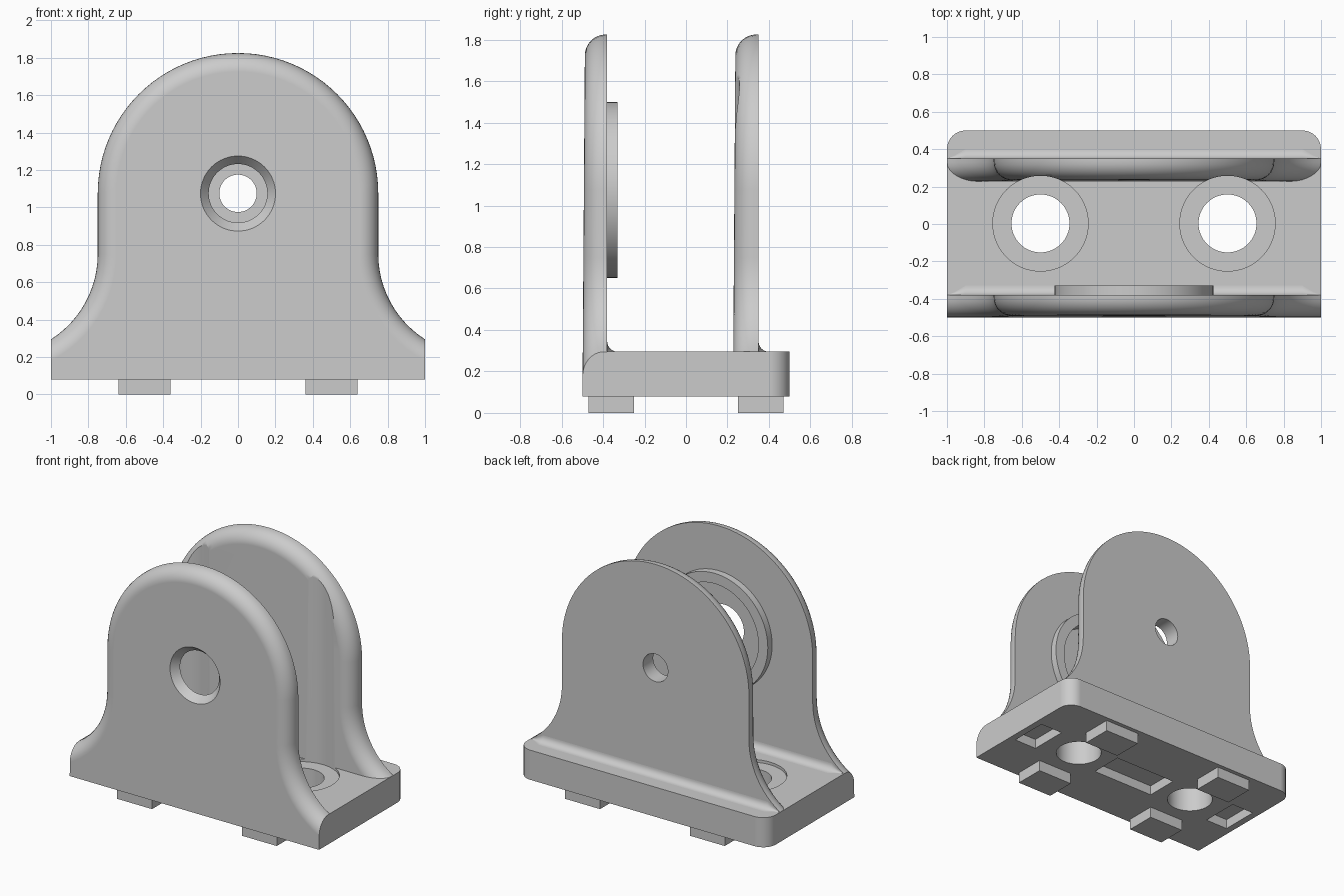
import bpy, bmesh, math

cube = bpy.data.objects.get("Cube")
if cube:
    bpy.data.objects.remove(cube, do_unlink=True)

grey = bpy.data.materials.new("light grey")
grey.use_nodes = True
COLOUR = (0.6, 0.6, 0.6, 1)
grey.diffuse_color = COLOUR
grey.node_tree.nodes["Principled BSDF"].inputs["Base Color"].default_value = COLOUR

BASE_Z, DECK_Z = 0.08, 0.295
ARCH_Z, ARCH_R = 1.075, 0.75
FLARE_Z, FLARE_R = 0.75, 0.54
ROUND = 0.1


def make(name, bm):
    bmesh.ops.recalc_face_normals(bm, faces=bm.faces)
    mesh = bpy.data.meshes.new(name)
    bm.to_mesh(mesh)
    bm.free()
    mesh.materials.append(grey)
    obj = bpy.data.objects.new(name, mesh)
    bpy.context.collection.objects.link(obj)
    return obj


def loft(name, loops):
    """Skin a stack of equal-length closed loops and cap both ends."""
    bm = bmesh.new()
    rings = [[bm.verts.new(p) for p in loop] for loop in loops]
    n = len(rings[0])
    for a, b in zip(rings, rings[1:]):
        for i in range(n):
            j = (i + 1) % n
            bm.faces.new((a[i], a[j], b[j], b[i]))
    bm.faces.new(rings[0])
    bm.faces.new(rings[-1])
    return make(name, bm)


def box(name, x, y, z):
    bm = bmesh.new()
    bmesh.ops.create_cube(bm, size=1)
    for v in bm.verts:
        v.co = [(r[0] + r[1]) / 2 + c * (r[1] - r[0]) for r, c in zip((x, y, z), v.co)]
    return make(name, bm)


def round_bar(name, axis, centre, start, end, r1, r2=None, sides=64):
    """Cylinder or cone along y or z; centre gives the other two coordinates."""
    loops = []
    for pos, r in ((start, r1), (end, r2 or r1)):
        loop = []
        for i in range(sides):
            a = math.tau * i / sides
            u, v = centre[0] + r * math.cos(a), centre[1] + r * math.sin(a)
            loop.append((u, pos, v) if axis == "y" else (u, v, pos))
        loops.append(loop)
    return loft(name, loops)


def cut(obj, cutters):
    """Bake boolean cuts into the mesh and discard the cutters."""
    for c in cutters:
        mod = obj.modifiers.new("cut", "BOOLEAN")
        mod.operation, mod.solver, mod.object = "DIFFERENCE", "EXACT", c
    deps = bpy.context.evaluated_depsgraph_get()
    mesh = bpy.data.meshes.new_from_object(obj.evaluated_get(deps))
    obj.modifiers.clear()
    obj.data = mesh
    for c in cutters:
        bpy.data.objects.remove(c, do_unlink=True)


def outline(inset, half, bottom):
    """Flared arch silhouette, shrunk by inset."""
    r = FLARE_R + inset
    cx = ARCH_R + FLARE_R
    last = math.acos((cx - half) / r)
    side = [(half, bottom)]
    for i in range(13):
        a = last * (1 - i / 12)
        side.append((cx - r * math.cos(a), FLARE_Z - r * math.sin(a)))
    for i in range(24):
        a = math.pi / 2 * i / 24
        side.append(((ARCH_R - inset) * math.cos(a), ARCH_Z + (ARCH_R - inset) * math.sin(a)))
    top = [(0, ARCH_Z + ARCH_R - inset)]
    return side + top + [(-x, z) for x, z in reversed(side)]


def plate(name, front, back, half, bottom):
    """Upright cheek, slightly drafted, with its front edge rounded over."""
    loops = []
    for i in range(9):
        a = math.pi / 2 * i / 8
        inset, y = ROUND * (1 - math.sin(a)), front + ROUND * (1 - math.cos(a))
        loops.append([(x, y + 0.007 * z, z) for x, z in outline(inset, half, bottom)])
    loops.append([(x, back, z) for x, z in outline(0, half, bottom)])
    return loft(name, loops)


def fillet(name, y):
    """Concave strip joining the back of a cheek to the deck, fading at its ends."""
    loops = []
    for x, r in ((-0.99, 0.003), (-0.96, 0.015), (-0.9, 0.05), (0.9, 0.05), (0.96, 0.015), (0.99, 0.003)):
        section = [(y - 0.01, DECK_Z - 0.01), (y - 0.01, DECK_Z + r)]
        for i in range(9):
            a = math.pi / 2 * i / 8
            section.append((y + r - r * math.cos(a), DECK_Z + r - r * math.sin(a)))
        section.append((y + r, DECK_Z - 0.01))
        loops.append([(x, py, pz) for py, pz in section])
    return loft(name, loops)


# Base with rounded back corners
plan = [(-1, -0.38), (1, -0.38)]
for cx, first in ((0.9, 0), (-0.9, 90)):
    for i in range(9):
        a = math.radians(first + 90 * i / 8)
        plan.append((cx + 0.1 * math.cos(a), 0.4 + 0.1 * math.sin(a)))
base = loft("base", [[(x, y, z) for x, y in plan] for z in (BASE_Z, DECK_Z)])

# Screw holes, shallow seats and underside pockets
cutters = [box("pocket_cutter", (-0.25, 0.25), (-0.12, 0.12), (0, 0.15))]
for s in (-0.5, 0.5):
    cutters.append(round_bar("screw_cutter", "z", (s, 0.003), 0, 0.5, 0.155))
    cutters.append(round_bar("seat_cutter", "z", (s, 0.003), DECK_Z - 0.02, 0.5, 0.255))
    mid = s * 1.72
    cutters.append(box("pocket_cutter", (mid - 0.09, mid + 0.09), (-0.14, 0.14), (0, 0.15)))
cut(base, cutters)

# Front cheek with a conical bore and a socket behind it
hub = (0, ARCH_Z)
front = plate("front_cheek", -0.5, -0.38, 1, BASE_Z)
cut(front, [round_bar("cone_cutter", "y", hub, -0.5, -0.42, 0.207, 0.14),
            round_bar("socket_cutter", "y", hub, -0.44, -0.3, 0.35)])

# Raised collar around the socket
collar = round_bar("collar", "y", hub, -0.385, -0.33, 0.425, sides=96)
cut(collar, [round_bar("bore_cutter", "y", hub, -0.5, -0.2, 0.35)])

# Rear cheek with pin hole and screwdriver clearance
rear = plate("rear_cheek", 0.226, 0.35, 0.999, 0.15)
cutters = [round_bar("pin_cutter", "y", hub, 0, 0.6, 0.1)]
for s in (-0.5, 0.5):
    cutters.append(round_bar("clearance_cutter", "z", (s, 0.003), DECK_Z - 0.02, 1.95, 0.255))
cut(rear, cutters)

parts = [base, front, collar, rear,
         fillet("front_fillet", -0.38), fillet("rear_fillet", 0.35)]

# Locating feet
for sx, xn in ((1, "left"), (-1, "right")):
    for sy, yn in ((1, "rear"), (-1, "front")):
        xs = sorted((0.36 * sx, 0.64 * sx))
        ys = sorted((0.25 * sy, 0.47 * sy))
        parts.append(box(f"{yn}_{xn}_foot", xs, ys, (0, BASE_Z + 0.005)))

# Smooth curved faces and keep corners crisp
bpy.ops.object.select_all(action="DESELECT")
for obj in parts:
    obj.select_set(True)
bpy.context.view_layer.objects.active = base
bpy.ops.object.shade_smooth_by_angle(angle=math.radians(30))
for obj in parts:
    obj.modifiers.new("even shading", "WEIGHTED_NORMAL").keep_sharp = True
